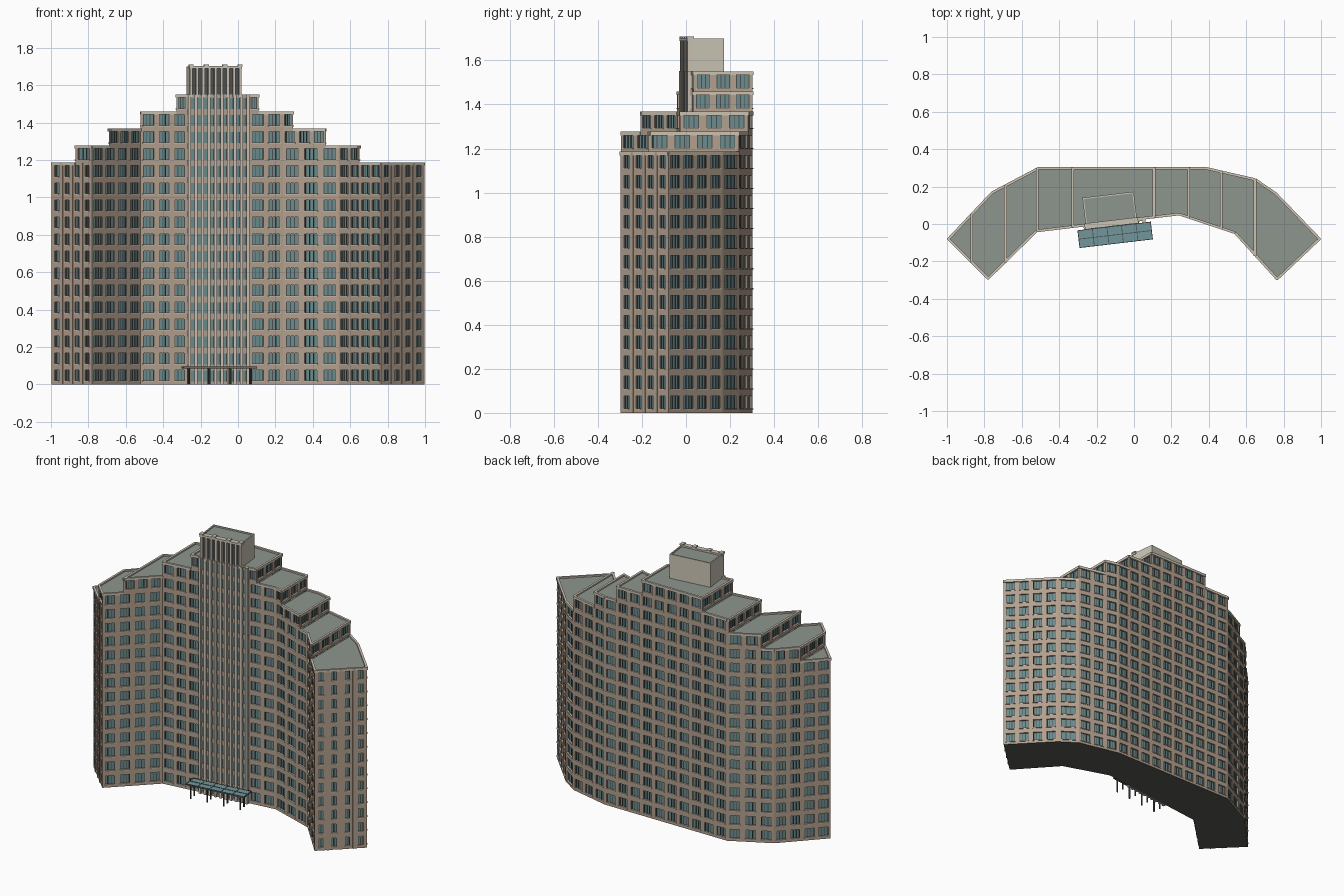
import bpy, bmesh, math
from mathutils import Vector, Matrix

if "Cube" in bpy.data.objects:
    bpy.data.objects.remove(bpy.data.objects["Cube"])

COLORS = {
    "wall": (0.45, 0.35, 0.27, 1), "pale": (0.60, 0.54, 0.45, 1),
    "glass": (0.15, 0.26, 0.27, 1), "dark": (0.07, 0.08, 0.08, 1),
    "roof": (0.27, 0.30, 0.27, 1), "crown": (0.60, 0.56, 0.47, 1),
    "canopy": (0.17, 0.31, 0.33, 1), "base": (0.10, 0.10, 0.09, 1)}
parts = {}


def part(name, color):
    if name not in parts:
        parts[name] = (bmesh.new(), color)
    return parts[name][0]


def face(bm, pts):
    return bm.faces.new([bm.verts.new(p) for p in pts])


class Frame:
    """Wall frame: s along the wall, d outward, z up."""
    def __init__(self, a, b):
        self.a = Vector((a[0], a[1], 0))
        v = Vector((b[0], b[1], 0)) - self.a
        self.L = v.length
        self.u = v.normalized()
        self.n = Vector((self.u.y, -self.u.x, 0))

    def p(self, s, d, z):
        return self.a + self.u * s + self.n * d + Vector((0, 0, z))

    def rect(self, bm, s0, s1, z0, z1, d=0):
        face(bm, [self.p(s0, d, z0), self.p(s1, d, z0), self.p(s1, d, z1), self.p(s0, d, z1)])

    def box(self, bm, s0, s1, d0, d1, z0, z1):
        lo = [self.p(s0, d1, z0), self.p(s1, d1, z0), self.p(s1, d0, z0), self.p(s0, d0, z0)]
        up = Vector((0, 0, z1 - z0))
        v = [bm.verts.new(q) for q in lo] + [bm.verts.new(q + up) for q in lo]
        for f in ((3, 2, 1, 0), (4, 5, 6, 7), (0, 1, 5, 4), (1, 2, 6, 5), (2, 3, 7, 6), (3, 0, 4, 7)):
            bm.faces.new([v[i] for i in f])


def clip(poly, x0, x1):
    for sign, lim in ((1, x0), (-1, -x1)):
        out = []
        for (ax, ay), (bx, by) in zip(poly, poly[1:] + poly[:1]):
            da, db = sign * ax - lim, sign * bx - lim
            if da >= 0:
                out.append((ax, ay))
            if da * db < 0:
                t = da / (da - db)
                out.append((ax + (bx - ax) * t, ay + (by - ay) * t))
        poly = out
    return poly


def edges(poly):
    return [e for e in zip(poly, poly[1:] + poly[:1]) if math.dist(*e) > 0.004]


FH, DEEP = 0.091, 0.009


def window(f, s0, s1, z0, z1, panes):
    bm = part("walls", "wall")
    c = [(s0, z0), (s1, z0), (s1, z1), (s0, z1)]
    for (sa, za), (sb, zb) in zip(c, c[1:] + c[:1]):       # reveals
        face(bm, [f.p(sa, 0, za), f.p(sb, 0, zb), f.p(sb, -DEEP, zb), f.p(sa, -DEEP, za)])
    f.rect(part("window_glass", "glass"), s0, s1, z0, z1, -DEEP)
    fr = part("window_bars", "dark")
    for i in range(panes + 1):
        s = s0 + 0.002 + (s1 - s0 - 0.004) * i / panes
        f.box(fr, s - 0.002, s + 0.002, -DEEP, -DEEP + 0.003, z0, z1)
    f.box(part("window_sills", "pale"), s0 - 0.003, s1 + 0.003, -0.001, 0.004, z0 - 0.005, z0)


def facade(a, b, z0, floors):
    f = Frame(a, b)
    bm = part("walls", "wall")
    mx, my = (a[0] + b[0]) / 2, (a[1] + b[1]) / 2
    top = z0 + floors * FH
    bay = -0.28 < mx < 0.07 and my < 0.1 and abs(f.u.x) > 0.5
    if bay or f.L < 0.045:
        f.rect(bm, 0, f.L, z0, top)
        return
    end = abs(mx) > 0.85 and my < -0.15
    n = 4 if end else max(1, round(f.L / 0.092))
    pitch = f.L / n
    w = pitch * (0.40 if end else 0.68)
    for i in range(n):
        c = (i + 0.5) * pitch
        s0, s1 = c - w / 2, c + w / 2
        f.rect(bm, i * pitch, s0, z0, top)
        f.rect(bm, s1, (i + 1) * pitch, z0, top)
        for k in range(floors):
            z = z0 + k * FH
            f.rect(bm, s0, s1, z, z + 0.02)
            f.rect(bm, s0, s1, z + 0.077, z + FH)
            window(f, s0, s1, z + 0.02, z + 0.077, 2 if end else 3)
        if end and i:                                       # end-wall pilasters
            f.box(part("end_pilasters", "wall"), i * pitch - 0.008, i * pitch + 0.008, 0, 0.004, z0, top)


# Bent footprint, counter-clockwise from the front left corner
foot = [(-0.78, -0.295), (-0.52, -0.04), (-0.27, -0.01), (0.06, 0.029), (0.24, 0.05),
        (0.54, -0.05), (0.765, -0.298), (0.996, -0.08), (0.76, 0.165), (0.65, 0.24),
        (0.38, 0.302), (-0.51, 0.302), (-0.76, 0.17), (-0.996, -0.08)]

# Stepped tiers: x range, first z, number of floors
tiers = [(-1, 1, 0, 13), (-0.87, 0.65, 13, 1), (-0.69, 0.47, 14, 1),
         (-0.52, 0.295, 15, 1), (-0.33, 0.11, 16, 1)]
for i, (x0, x1, k, nf) in enumerate(tiers):
    for a, b in edges(clip(foot, x0, x1)):
        facade(a, b, k * FH, nf)
    top = (k + nf) * FH
    if i + 1 < len(tiers):
        n0, n1 = tiers[i + 1][:2]
        pieces = [(x0, n0), (n1, x1)]
    else:
        n0 = n1 = 9
        pieces = [(x0, x1)]
    for r0, r1 in pieces:                                   # terraces and parapets
        poly = clip(foot, r0, r1)
        face(part("terrace_roofs", "roof"), [(x, y, top - 0.006) for x, y in poly])
        for a, b in edges(poly):
            if any(abs(a[0] - n) < 1e-4 and abs(b[0] - n) < 1e-4 for n in (n0, n1)):
                continue
            f = Frame(a, b)
            f.box(part("parapets", "pale"), 0, f.L, -0.01, 0.004, top - 0.014, top + 0.003)

face(part("underside", "base"), [(x, y, 0) for x, y in reversed(foot)])

# Central bay: glass strip, spandrels and full-height pilasters
bay = Frame(foot[2], foot[3])
TOP = 17 * FH
bay.box(part("bay_glass", "glass"), 0, bay.L, -0.001, 0.005, 0, TOP)
for k in range(18):
    bay.box(part("bay_spandrels", "wall"), 0, bay.L, 0, 0.011,
            max(0, k * FH - 0.016), min(TOP, k * FH + 0.016))
for i in range(10):
    s = 0.009 + (bay.L - 0.018) * i / 9
    bay.box(part("bay_pilasters", "pale"), s - 0.008, s + 0.008, 0, 0.022, 0, TOP + 0.004)

# Crown block with ribbed front and roof parapet
crown = part("crown_block", "crown")
bay.box(crown, 0.012, 0.288, -0.15, 0, TOP - 0.01, 1.69)
bay.box(part("crown_roof", "roof"), 0.015, 0.285, -0.147, 0, 1.688, 1.692)
rim = part("crown_rim", "crown")
for s0, s1, d0, d1 in ((0.012, 0.288, -0.15, -0.142), (0.012, 0.02, -0.15, 0), (0.28, 0.288, -0.15, 0)):
    bay.box(rim, s0, s1, d0, d1, 1.685, 1.70)
bay.box(rim, 0.008, 0.292, -0.012, 0.02, 1.688, 1.702)
bay.box(part("crown_recess", "dark"), 0.012, 0.288, -0.002, 0.003, TOP, 1.69)
for i in range(9):
    s = 0.018 + 0.264 * i / 8
    bay.box(part("crown_ribs", "pale"), s - 0.007, s + 0.007, 0, 0.018, TOP - 0.01, 1.692)
for s in (0.10, 0.20, 0.018, 0.282):
    bay.box(rim, s - 0.012, s + 0.012, -0.012, 0.021, 1.70, 1.709)

# Entrance canopy: glazed roof, bars and posts
S0, S1, D0, D1 = -0.035, 0.36, 0.02, 0.115
bay.box(part("canopy_glass", "canopy"), S0, S1, D0, D1, 0.089, 0.093)
bars = part("canopy_bars", "dark")
for i in range(6):
    s = S0 + 0.002 + (S1 - S0 - 0.004) * i / 5
    bay.box(bars, s - 0.002, s + 0.002, D0, D1, 0.086, 0.095)
for i in range(3):
    d = D0 + 0.002 + (D1 - D0 - 0.004) * i / 2
    bay.box(bars, S0, S1, d - 0.002, d + 0.002, 0.086, 0.095)
for i in range(4):
    for d in (0.06, 0.108):
        s = S0 + 0.03 + (S1 - S0 - 0.06) * i / 3
        bmesh.ops.create_cone(part("canopy_posts", "dark"), cap_ends=True, segments=8, radius1=0.005,
                              radius2=0.005, depth=0.088,
                              matrix=Matrix.Translation(bay.p(s, d, 0.044)))

# Emit the objects
mats = {}
for key, col in COLORS.items():
    mats[key] = bpy.data.materials.new(key)
    mats[key].diffuse_color = col
for name, (bm, color) in parts.items():
    me = bpy.data.meshes.new(name)
    bm.to_mesh(me)
    bm.free()
    me.materials.append(mats[color])
    bpy.context.scene.collection.objects.link(bpy.data.objects.new(name, me))

for m in bpy.data.materials:
    if m.users and not m.is_grease_pencil:
        m.use_nodes = True
        m.node_tree.nodes["Principled BSDF"].inputs["Base Color"].default_value = m.diffuse_color
